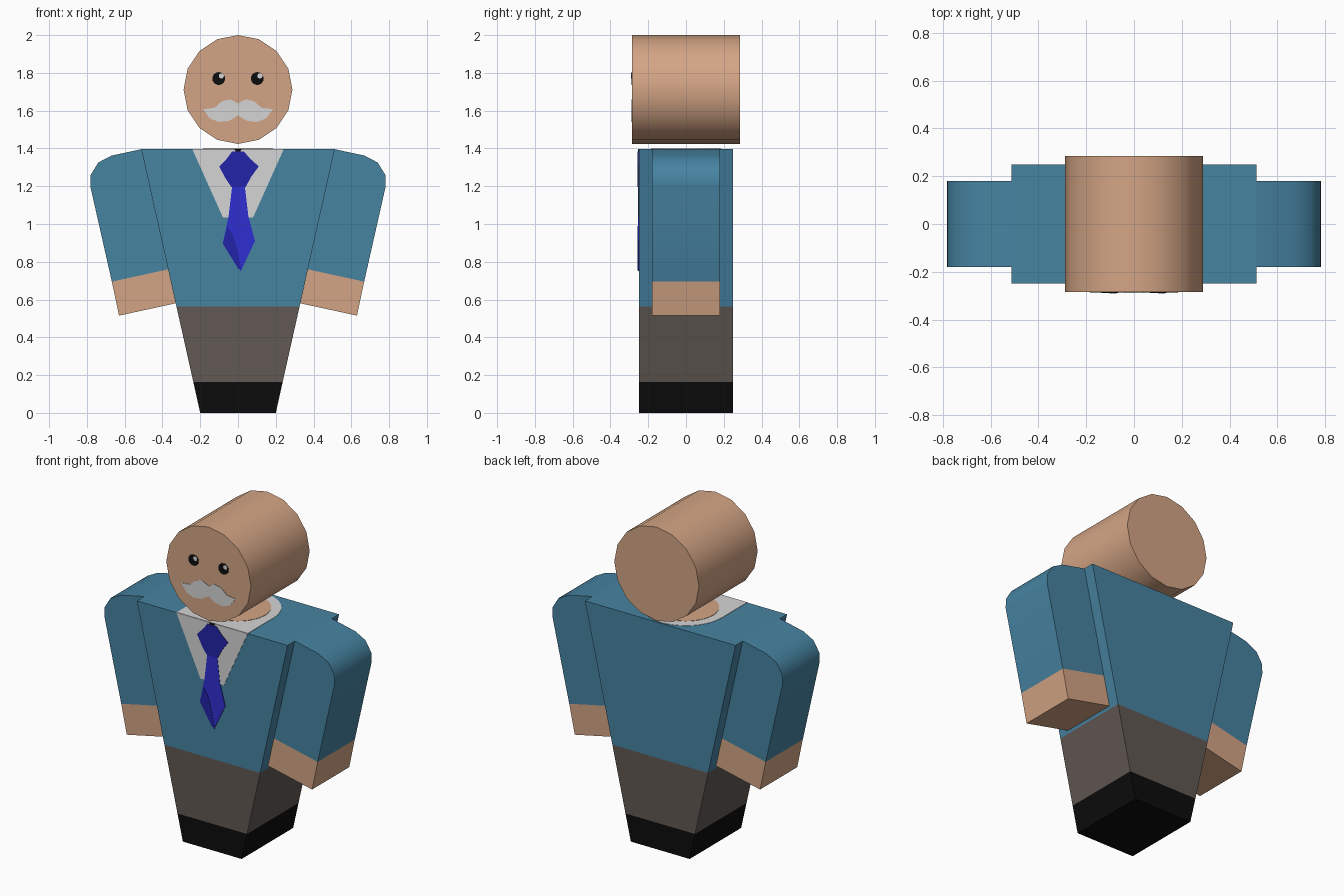
import bpy, bmesh, math
from mathutils import Vector

if "Cube" in bpy.data.objects:
    bpy.data.objects.remove(bpy.data.objects["Cube"])


def mat(name, r, g, b):
    """Flat material from 0-255 display colour, stored as linear."""
    m = bpy.data.materials.new(name)
    lin = [((c / 255 + 0.055) / 1.055) ** 2.4 if c > 10 else c / 255 / 12.92 for c in (r, g, b)]
    m.diffuse_color = (*lin, 1)
    m.use_nodes = True
    m.node_tree.nodes["Principled BSDF"].inputs["Base Color"].default_value = m.diffuse_color
    return m


SKIN = mat("skin", 212, 165, 133)
BLUE = mat("jacket blue", 70, 131, 161)
WHITE = mat("shirt white", 213, 213, 213)
GREY = mat("trouser grey", 97, 88, 83)
BLACK = mat("black", 12, 12, 12)
TIE = mat("tie blue", 47, 47, 210)
TIE_DARK = mat("tie dark blue", 35, 35, 168)


def prism(name, pts, a, b, material, axis="y", smooth=None):
    """Extrude a 2D outline from a to b: (x, z) along y, or (x, y) along z."""
    place = (lambda u, v, d: (u, d, v)) if axis == "y" else (lambda u, v, d: (u, v, d))
    bm = bmesh.new()
    face = bm.faces.new([bm.verts.new(place(u, v, a)) for u, v in pts])
    ext = bmesh.ops.extrude_face_region(bm, geom=[face])["geom"]
    bmesh.ops.translate(bm, verts=[g for g in ext if isinstance(g, bmesh.types.BMVert)],
                        vec=Vector(place(0, 0, b - a)))
    bmesh.ops.recalc_face_normals(bm, faces=bm.faces)
    for f in bm.faces:
        f.smooth = smooth is not None
    me = bpy.data.meshes.new(name)
    bm.to_mesh(me)
    bm.free()
    if smooth is not None:
        me.set_sharp_from_angle(angle=math.radians(smooth))
    me.materials.append(material)
    ob = bpy.data.objects.new(name, me)
    bpy.context.collection.objects.link(ob)
    return ob


def circle(cx, cy, r, n, start=0.0, sweep=2 * math.pi):
    steps = n if sweep > 6.28 else n - 1
    return [(cx + r * math.cos(start + sweep * i / steps),
             cy + r * math.sin(start + sweep * i / steps)) for i in range(n)]


FRONT, TOP, FACE = -0.25, 1.396, -0.285

# Body: tapered block cut into shoes, trousers and jacket by height
body = prism("body", [(-0.2, 0), (0.2, 0), (0.512, TOP), (-0.512, TOP)], FRONT, 0.25, BLACK)
body.data.materials.append(GREY)
body.data.materials.append(BLUE)
bm = bmesh.new()
bm.from_mesh(body.data)
for z in (0.163, 0.562):
    bmesh.ops.bisect_plane(bm, geom=bm.verts[:] + bm.edges[:] + bm.faces[:],
                           plane_co=(0, 0, z), plane_no=(0, 0, 1))
for f in bm.faces:
    z = f.calc_center_median().z
    f.material_index = 0 if z < 0.163 else 1 if z < 0.562 else 2
bm.to_mesh(body.data)
bm.free()

# Arms: rounded sleeve and square hand on each side
sleeve = [(0.512, 1.396), (0.67, 1.362), (0.74, 1.325), (0.78, 1.26),
          (0.782, 1.2), (0.668, 0.695), (0.37, 0.76)]
hand = [(0.37, 0.76), (0.668, 0.695), (0.63, 0.515), (0.33, 0.58)]
for side, s in (("right", 1), ("left", -1)):
    prism("sleeve_" + side, [(s * x, z) for x, z in sleeve], -0.18, 0.18, BLUE, smooth=35)
    prism("hand_" + side, [(s * x, z) for x, z in hand], -0.18, 0.18, SKIN)

# Head: sixteen-sided cylinder lying front to back
prism("head", circle(0, 1.712, 0.288, 16, math.pi / 2), FACE, 0.285, SKIN, smooth=35)

# Eyes with a small highlight
for side, x in (("left", -0.102), ("right", 0.102)):
    prism("eye_" + side, circle(x, 1.77, 0.034, 16), FACE, FACE - 0.003, BLACK)
    prism("eye_glint_" + side, circle(x + 0.014, 1.784, 0.014, 10), FACE, FACE - 0.005, WHITE)

# Moustache: half outline mirrored
half = [(0.04, 1.66), (0.085, 1.65), (0.125, 1.615), (0.185, 1.608),
        (0.15, 1.56), (0.1, 1.54), (0.045, 1.547)]
outline = [(0, 1.638)] + half + [(0, 1.575)] + [(-x, z) for x, z in reversed(half)]
prism("moustache", outline, FACE, FACE - 0.003, WHITE)

# Shirt front, and the collar and neck patches on the shoulders
prism("shirt_front", [(-0.242, TOP), (0.242, TOP), (0.08, 1.035), (-0.08, 1.035)],
      FRONT, FRONT - 0.002, WHITE)
collar = [(-0.242, FRONT), (0.242, FRONT)] + circle(0, 0, 0.242, 17, 0, math.pi)
prism("collar", collar, TOP, TOP + 0.002, WHITE, axis="z")
prism("neck", circle(0, 0, 0.185, 32), TOP, TOP + 0.004, SKIN, axis="z")

# Tie: blade, shaded fold and knot
prism("tie_blade", [(-0.03, 1.21), (0.035, 1.21), (0.055, 1.04), (0.09, 0.91),
                    (0.015, 0.75), (-0.08, 0.9), (-0.05, 1.04)], FRONT, FRONT - 0.004, TIE)
prism("tie_fold", [(-0.056, 0.99), (-0.025, 0.94), (0.0, 0.85), (0.018, 0.755),
                   (0.0, 0.765), (-0.08, 0.895)], FRONT, FRONT - 0.006, TIE_DARK)
prism("tie_knot", [(-0.03, 1.385), (0.03, 1.385), (0.065, 1.345), (0.11, 1.305), (0.07, 1.25),
                   (0.04, 1.195), (-0.035, 1.195), (-0.065, 1.24), (-0.1, 1.305), (-0.06, 1.345)],
      FRONT, FRONT - 0.006, TIE_DARK)
prism("collar_button", [(-0.02, TOP), (0.02, TOP), (0.012, 1.384), (-0.012, 1.384)],
      FRONT, FRONT - 0.004, BLACK)
